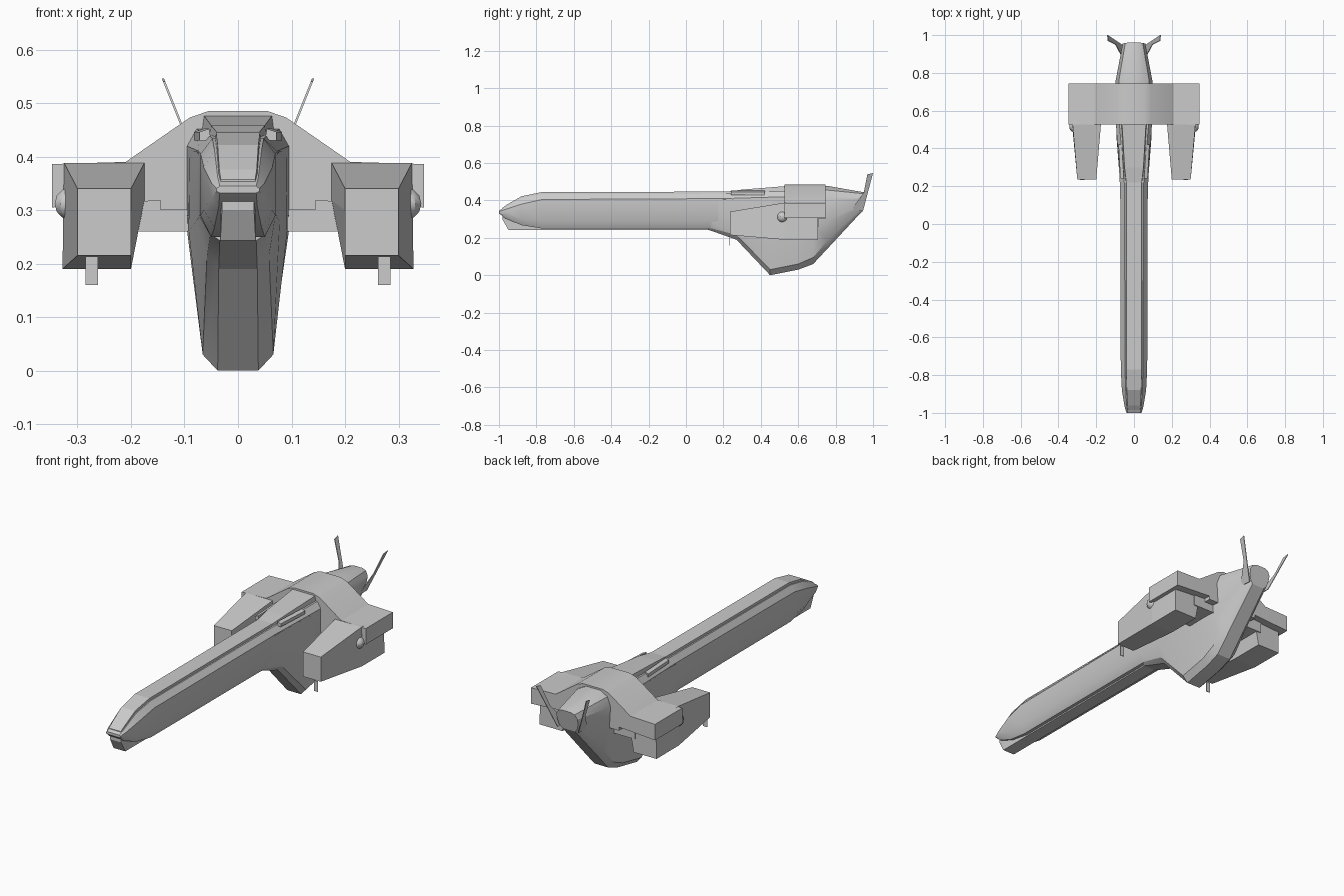
import bpy, bmesh
from mathutils import Matrix

if "Cube" in bpy.data.objects:
    bpy.data.objects.remove(bpy.data.objects["Cube"])


def finish(name, bm, smooth=None):
    bmesh.ops.recalc_face_normals(bm, faces=bm.faces)
    me = bpy.data.meshes.new(name)
    bm.to_mesh(me)
    bm.free()
    ob = bpy.data.objects.new(name, me)
    bpy.context.collection.objects.link(ob)
    if smooth:
        bpy.ops.object.select_all(action='DESELECT')
        ob.select_set(True)
        bpy.context.view_layer.objects.active = ob
        bpy.ops.object.shade_smooth_by_angle(angle=smooth)
    return ob


def loft(name, rings, smooth=None):
    """Skin a list of equal-length point rings and cap both ends."""
    bm = bmesh.new()
    vs = [[bm.verts.new(p) for p in r] for r in rings]
    n = len(vs[0])
    for a, b in zip(vs, vs[1:]):
        for i in range(n):
            j = (i + 1) % n
            bm.faces.new((a[i], a[j], b[j], b[i]))
    bm.faces.new(vs[0])
    bm.faces.new(vs[-1])
    return finish(name, bm, smooth)


def sym(y, half):
    """Close a right-half (x, z) profile into a full ring at y."""
    return [(x, y, z) for x, z in half] + [(-x, y, z) for x, z in reversed(half)]


def box(name, x0, x1, y0, y1, z0, z1):
    return loft(name, [[(x0, y, z0), (x1, y, z0), (x1, y, z1), (x0, y, z1)] for y in (y0, y1)])


def mirrored(ob):
    m = ob.modifiers.new("mirror", 'MIRROR')
    m.use_axis[0] = True
    return ob


# Long neck shell: y, top half width, side half width, bottom half width, top, shoulder, lower edge, bottom
neck = [
    (-1.00, .034, .040, .034, .345, .340, .335, .332),
    (-.97, .038, .049, .036, .362, .350, .322, .306),
    (-.88, .044, .064, .044, .412, .380, .300, .268),
    (-.77, .048, .070, .050, .434, .405, .290, .250),
    (.20, .050, .073, .052, .436, .410, .290, .250),
    (.54, .078, .096, .065, .452, .420, .290, .235),
]
loft("neck_shell", [sym(y, [(t, zt), (s, zs), (s, zl), (b, zb)])
                    for y, t, s, b, zt, zs, zl, zb in neck], .6)

# Raised deck strip along the top of the neck
deck = [(-.985, .032, .357), (-.96, .035, .376), (-.88, .038, .422), (-.77, .041, .445),
        (.22, .041, .447), (.30, .050, .458), (.54, .064, .477)]
loft("top_deck", [sym(y, [(w, z), (w + .004, z - .03)]) for y, w, z in deck])

# Chin beam below the neck
chin = [(-.982, .030, .30, .335), (-.95, .033, .243, .335), (.14, .034, .243, .32)]
loft("chin_beam", [sym(y, [(w, zt), (w, zb)]) for y, w, zb, zt in chin])

# Aft body with deep keel and tail
aft = [
    (.12, [(.03, .43), (.05, .42), (.070, .40), (.070, .29), (.052, .255), (.034, .243)]),
    (.27, [(.03, .44), (.05, .43), (.078, .41), (.078, .28), (.058, .215), (.036, .19)]),
    (.45, [(.04, .45), (.06, .44), (.090, .41), (.092, .26), (.066, .03), (.038, .0)]),
    (.60, [(.04, .47), (.075, .45), (.097, .41), (.095, .26), (.066, .06), (.038, .03)]),
    (.68, [(.04, .475), (.08, .455), (.100, .41), (.095, .26), (.068, .095), (.038, .06)]),
    (.76, [(.04, .477), (.08, .455), (.097, .41), (.090, .29), (.066, .19), (.038, .146)]),
    (.94, [(.025, .442), (.046, .435), (.060, .412), (.058, .385), (.052, .36), (.036, .34)]),
]
# The tail face leans back slightly toward its top
rings = [sym(y, h) for y, h in aft]
rings[-1] = [(x, y + (z - .34) * .2, z) for x, y, z in rings[-1]]
loft("keel_and_tail", rings, .45)

# Arched yoke carrying the pods
arch = [(.055, .485), (.09, .473), (.21, .390), (.348, .386), (.348, .305), (.145, .318), (.145, .30)]
bm = bmesh.new()
ring = [bm.verts.new(p) for p in sym(.527, arch)]
ext = bmesh.ops.extrude_face_region(bm, geom=[bm.faces.new(ring)])
bmesh.ops.translate(bm, vec=(0, .218, 0),
                    verts=[g for g in ext["geom"] if isinstance(g, bmesh.types.BMVert)])
bmesh.ops.triangulate(bm, faces=[f for f in bm.faces if len(f.verts) > 4])
finish("yoke", bm, .4)
mirrored(box("pod_strut", .04, .21, .535, .71, .26, .36))

# Engine pods, tapered forward
pod = [
    (.235, [(.20, .34), (.20, .30), (.20, .215), (.30, .215), (.30, .34)]),
    (.527, [(.175, .388), (.175, .318), (.20, .19), (.328, .19), (.325, .388)]),
    (.705, [(.175, .38), (.175, .318), (.20, .19), (.328, .19), (.325, .38)]),
]
mirrored(loft("engine_pod", [[(x, y, z) for x, z in p] for y, p in pod]))

# Thin plate hanging under each pod front
mirrored(box("pod_plate", .262, .285, .233, .236, .16, .213))

# Side blisters on the pods
bm = bmesh.new()
bmesh.ops.create_uvsphere(bm, u_segments=10, v_segments=6, radius=.03,
                          matrix=Matrix.Translation((.314, .515, .312)))
mirrored(finish("pod_blister", bm, .6))

# Small hatches beside the deck
mirrored(loft("deck_hatch", [[(x - .012, y, .43), (x + .010, y, .43), (x + .010, y, .446), (x - .008, y, .452)]
                             for y, x in ((.24, .062), (.42, .072))]))

# Tail fins: leaning thin blades following a (y, z) outline
outline = [(.88, .345), (.95, .44), (.97, .54), (1.0, .546), (.985, .49), (.946, .342)]
fin = [[(.058 + (z - .34) * .40 + d, y, z) for y, z in outline] for d in (-.002, .002)]
mirrored(loft("tail_fin", fin))
